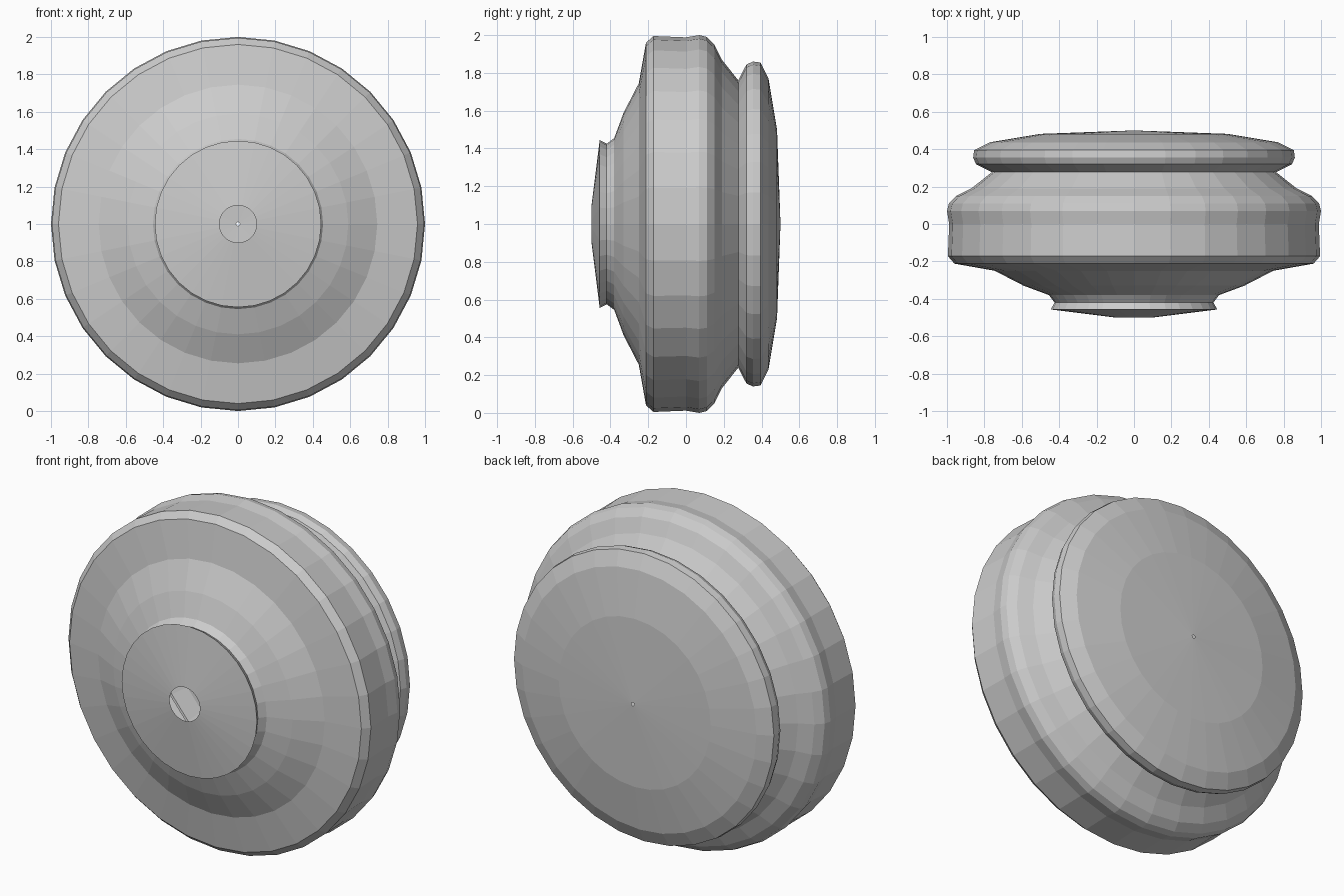
import bpy, bmesh
from math import radians
from mathutils import Matrix

if "Cube" in bpy.data.objects:
    bpy.data.objects.remove(bpy.data.objects["Cube"])

SEGMENTS = 32
AXIS_HEIGHT = 1.0

# Profile of the turned shell from front hole to back centre: (radius, y)
profile = [
    (0.10, -0.50), (0.445, -0.457), (0.425, -0.42), (0.455, -0.38),
    (0.59, -0.33), (0.745, -0.25), (0.96, -0.212), (0.995, -0.172),
    (0.988, 0.0), (1.0, 0.07), (0.99, 0.11), (0.95, 0.15),
    (0.87, 0.19), (0.76, 0.277), (0.845, 0.32), (0.86, 0.355),
    (0.855, 0.395), (0.77, 0.437), (0.50, 0.482), (0.01, 0.50),
]


def lathe(name, points):
    """Spin a profile around the y axis into a faceted shell."""
    bm = bmesh.new()
    verts = [bm.verts.new((0, y, r)) for r, y in points]
    edges = [bm.edges.new(pair) for pair in zip(verts, verts[1:])]
    bmesh.ops.spin(bm, geom=verts + edges, cent=(0, 0, 0), axis=(0, 1, 0),
                   angle=radians(360), steps=SEGMENTS, use_merge=False)
    bmesh.ops.remove_doubles(bm, verts=bm.verts[:], dist=0.0005)
    bmesh.ops.recalc_face_normals(bm, faces=bm.faces[:])
    # Make sure the shell faces outward
    if bm.calc_volume(signed=True) < 0:
        bmesh.ops.reverse_faces(bm, faces=bm.faces[:])
    bm.transform(Matrix.Translation((0, 0, AXIS_HEIGHT)))
    mesh = bpy.data.meshes.new(name)
    bm.to_mesh(mesh)
    bm.free()
    obj = bpy.data.objects.new(name, mesh)
    bpy.context.collection.objects.link(obj)
    return obj


# Round hollow knob, open at the small front hole
lathe("knob_shell", profile)
